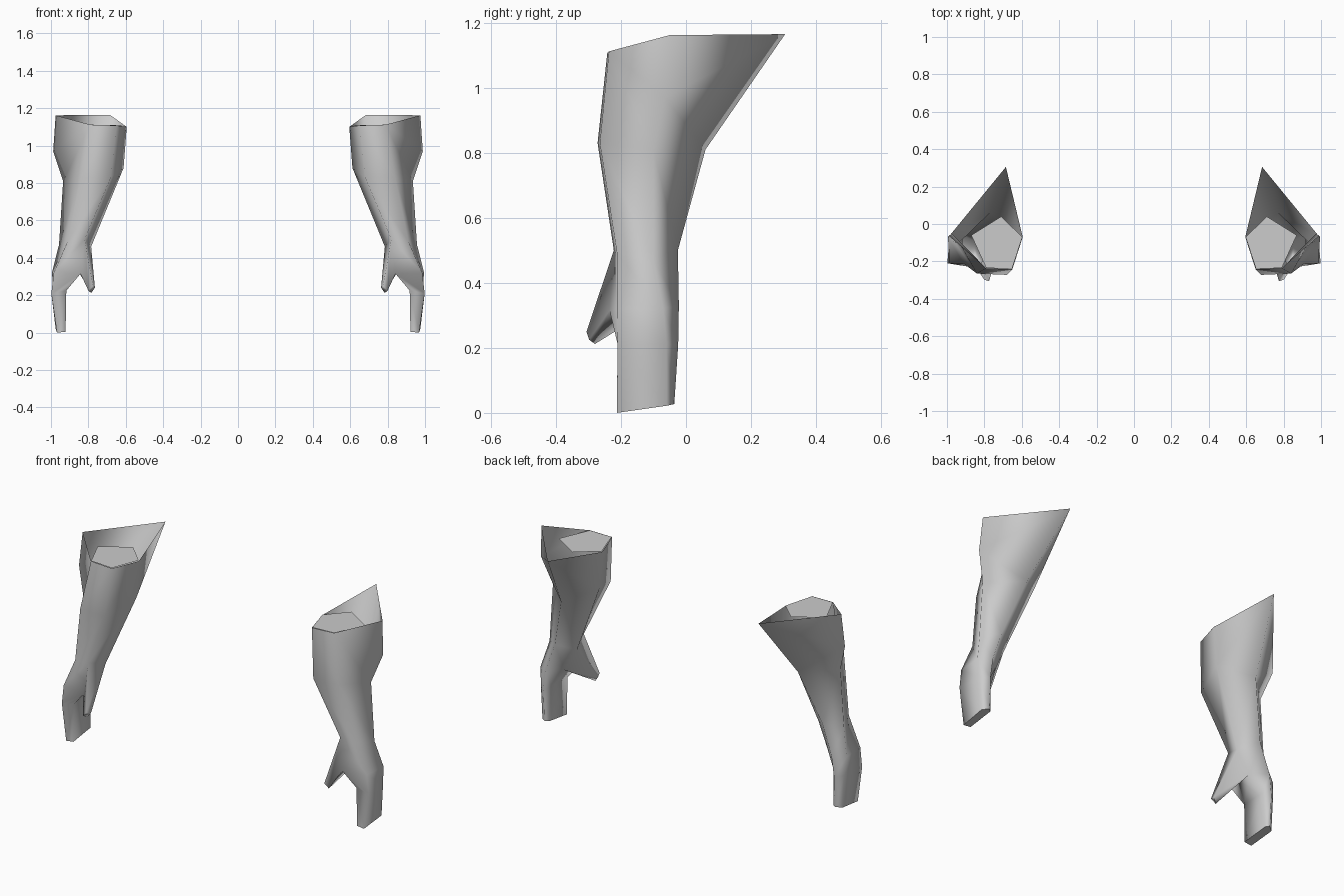
import bpy, bmesh, math

if "Cube" in bpy.data.objects:
    bpy.data.objects.remove(bpy.data.objects["Cube"])

grey = bpy.data.materials.new("plain_grey")
grey.diffuse_color = (0.6, 0.6, 0.6, 1)
grey.use_nodes = True
grey.node_tree.nodes["Principled BSDF"].inputs["Base Color"].default_value = grey.diffuse_color


def finish(bm, name):
    """Turn a bmesh into an object mirrored to the other side of the body."""
    mesh = bpy.data.meshes.new(name)
    bm.to_mesh(mesh)
    bm.free()
    mesh.materials.append(grey)
    obj = bpy.data.objects.new(name, mesh)
    bpy.context.collection.objects.link(obj)
    mirror = obj.modifiers.new("mirror", 'MIRROR')
    mirror.use_clip = False
    mirror.use_mirror_merge = False
    return obj


# Five-sided sections from elbow to fingertips:
# inner, inner front, outer front, outer, back
sections = [
    [(.595, -.07, 1.10), (.65, -.242, 1.108), (.79, -.237, 1.112), (.975, -.05, 1.162), (.685, .305, 1.165)],
    [(.612, -.07, .88), (.68, -.272, .83), (.84, -.265, .83), (.935, -.10, .81), (.77, .06, .81)],
    [(.785, -.11, .46), (.82, -.222, .50), (.91, -.212, .49), (.957, -.10, .47), (.87, -.025, .50)],
    [(.855, -.09, .33), (.842, -.235, .315), (.985, -.212, .32), (.995, -.07, .32), (.93, -.022, .33)],
    [(.918, -.06, .23), (.918, -.21, .225), (.998, -.21, .21), (.985, -.06, .21), (.945, -.024, .21)],
    [(.925, -.05, .025), (.922, -.212, .005), (.968, -.213, 0.0), (.975, -.06, .022), (.945, -.036, .027)],
]
# Thumb tip, in the order of the palm patch it grows from
thumb_tip = [(.765, -.272, .24), (.775, -.306, .25), (.80, -.298, .225), (.785, -.28, .212)]

bm = bmesh.new()
rings = [[bm.verts.new(p) for p in s] for s in sections]
elbow_bulge = bm.verts.new((.988, -.065, .97))
for i in range(5):
    hi, lo = rings[i], rings[i + 1]
    for j in range(5):
        k = (j + 1) % 5
        quad = (hi[j], hi[k], lo[k], lo[j])
        if i == 2 and j == 0:
            # Thumb grows out of the inner front of the palm
            tip = [bm.verts.new(p) for p in thumb_tip]
            for n in range(4):
                m = (n + 1) % 4
                bm.faces.new((quad[n], quad[m], tip[m], tip[n]))
            bm.faces.new(tip).smooth = False
        elif i == 0 and j in (2, 3):
            # Outer side of the elbow bends at an extra point
            if j == 2:
                bm.faces.new((hi[2], hi[3], elbow_bulge))
                bm.faces.new((hi[2], elbow_bulge, lo[3], lo[2]))
            else:
                bm.faces.new((hi[3], hi[4], elbow_bulge))
                bm.faces.new((elbow_bulge, hi[4], lo[4], lo[3]))
        else:
            bm.faces.new(quad)
fingertip = bm.faces.new(rings[-1])
bmesh.ops.recalc_face_normals(bm, faces=bm.faces[:])
for f in bm.faces:
    f.smooth = f is not fingertip and len(f.verts) < 5
for e in fingertip.edges:
    e.smooth = False
finish(bm, "forearm_and_hand")

# Flat plate closing the front part of the elbow opening
bm = bmesh.new()
plate = [(.597, -.07, 1.104), (.71, .04, 1.11), (.87, -.06, 1.11), (.79, -.235, 1.112), (.652, -.24, 1.109)]
face = bm.faces.new([bm.verts.new(p) for p in plate])
face.normal_update()
if face.normal.z < 0:
    face.normal_flip()
finish(bm, "elbow_cap")
